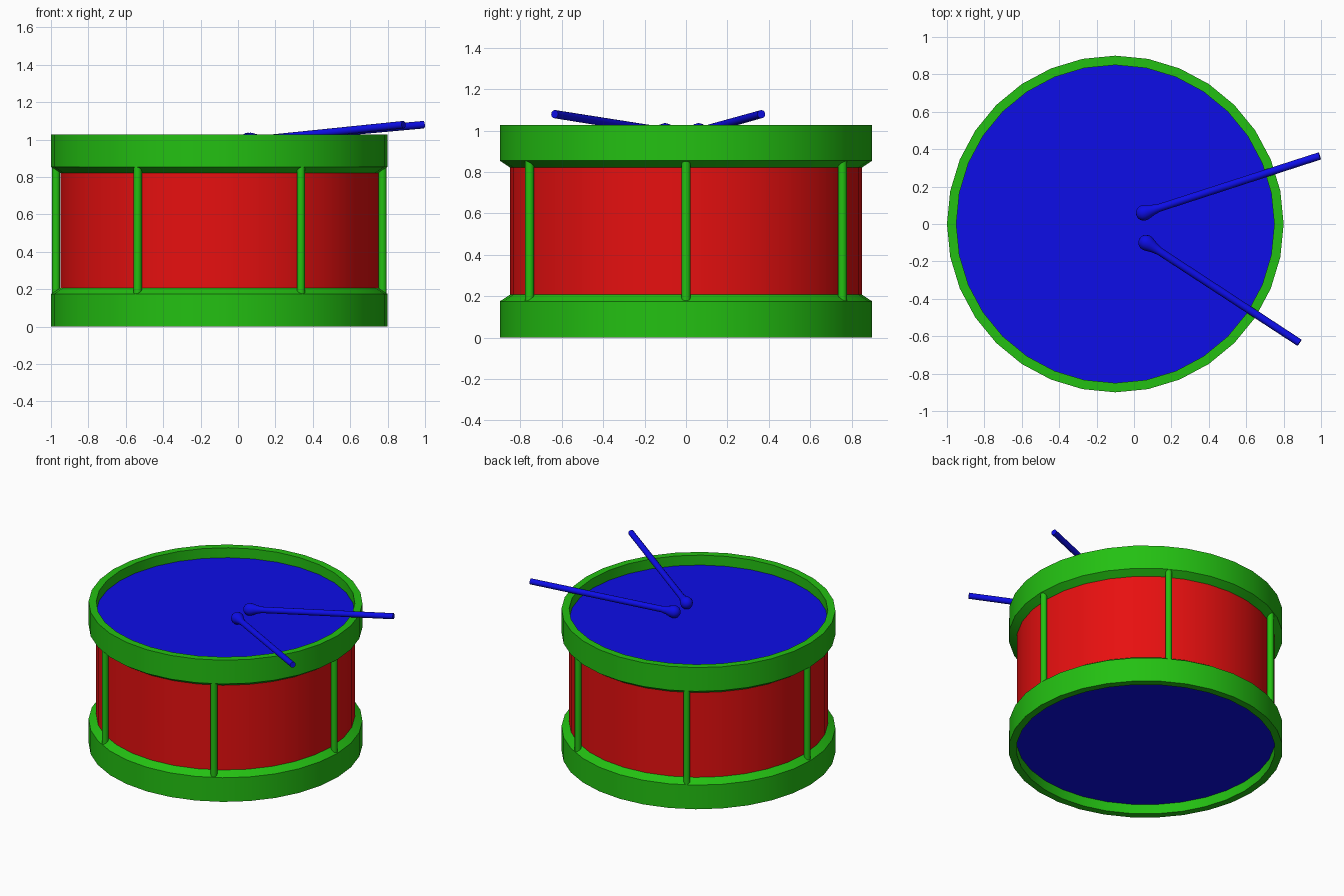
import bpy, bmesh
from math import cos, sin, tau, radians
from mathutils import Vector

if "Cube" in bpy.data.objects:
    bpy.data.objects.remove(bpy.data.objects["Cube"])

CX = -0.1  # drum axis sits left of centre because the sticks overhang


def material(name, rgb):
    m = bpy.data.materials.new(name)
    m.diffuse_color = (*rgb, 1)
    m.use_nodes = True
    m.node_tree.nodes["Principled BSDF"].inputs["Base Color"].default_value = m.diffuse_color
    return m


RED = material("red", (0.8, 0.005, 0.005))
GREEN = material("green", (0.017, 0.53, 0.006))
BLUE = material("blue", (0.004, 0.004, 0.8))


def lathe(name, profile, sides, mat, closed=False):
    """Spin (radius, height) points around z."""
    bm = bmesh.new()
    rings = [[bm.verts.new((r * cos(tau * i / sides), r * sin(tau * i / sides), z))
              for i in range(sides)] for r, z in profile]
    pairs = list(zip(rings, rings[1:]))
    if closed:
        pairs.append((rings[-1], rings[0]))
    for a, b in pairs:
        for i in range(sides):
            j = (i + 1) % sides
            bm.faces.new((a[i], a[j], b[j], b[i]))
    bmesh.ops.remove_doubles(bm, verts=bm.verts, dist=1e-5)
    bmesh.ops.recalc_face_normals(bm, faces=bm.faces)
    me = bpy.data.meshes.new(name)
    bm.to_mesh(me)
    bm.free()
    me.materials.append(mat)
    me.shade_smooth()
    me.set_sharp_from_angle(angle=radians(40))
    ob = bpy.data.objects.new(name, me)
    bpy.context.collection.objects.link(ob)
    ob.location.x = CX
    return ob


# Shell
lathe("shell", [(0.85, 0.2), (0.85, 0.83)], 32, RED)

# Hoops with a bevel facing the shell
lathe("bottom_hoop", [(0.85, 0), (0.9, 0), (0.9, 0.175), (0.85, 0.208)], 32, GREEN, True)
lathe("top_hoop", [(0.85, 1.027), (0.9, 1.027), (0.9, 0.855), (0.85, 0.822)], 32, GREEN, True)

# Recessed drum heads
lathe("top_head", [(0, 0.955), (0.85, 0.955), (0.85, 0.945), (0, 0.945)], 32, BLUE)
lathe("bottom_head", [(0, 0.07), (0.85, 0.07), (0.85, 0.08), (0, 0.08)], 32, BLUE)

# Tension rods between the hoops
for k in range(6):
    rod = lathe(f"tension_rod_{k + 1}", [(0, 0.16), (0.022, 0.16), (0.022, 0.87), (0, 0.87)],
                12, GREEN)
    rod.location = (CX + 0.873 * cos(tau * k / 6), 0.873 * sin(tau * k / 6), 0)


# Drumsticks, laid from the head over the hoop
def drumstick(name, bead, end):
    bead, end = Vector(bead), Vector(end)
    axis = end - bead
    n = axis.length
    profile = [(0, -0.043), (0.017, -0.04), (0.032, -0.029), (0.041, -0.012), (0.042, 0.005),
               (0.037, 0.025), (0.028, 0.05), (0.021, 0.085), (0.02, n), (0, n)]
    ob = lathe(name, profile, 12, BLUE)
    ob.location = bead
    ob.rotation_euler = axis.to_track_quat('Z', 'Y').to_euler()


drumstick("drumstick_back", (0.053, 0.06, 0.995), (0.993, 0.364, 1.08))
drumstick("drumstick_front", (0.066, -0.1, 0.995), (0.885, -0.635, 1.08))
